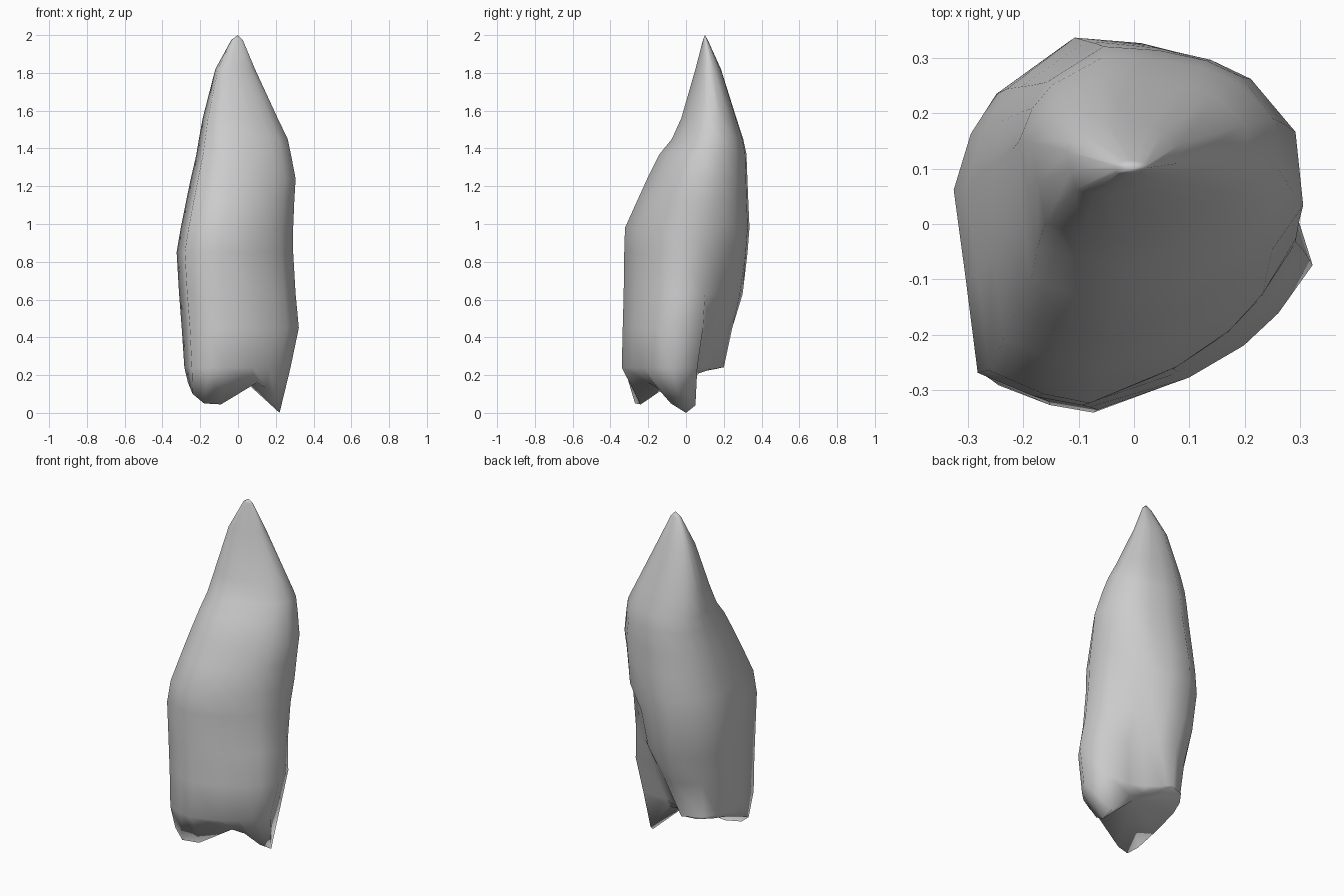
import bpy, bmesh

# Irregular 16-point outline, counter-clockwise, in a -1..1 box
OUTLINE = [(1, -.1), (.95, .4), (.66, .76), (.4, .89), (.06, .97), (-.34, 1),
           (-.75, .72), (-.9, .5), (-1, .19), (-.93, -.3), (-.86, -.82),
           (-.53, -.95), (-.25, -1), (.28, -.8), (.6, -.6), (.8, -.4)]

# Cross-section extents: z, x min, x max, y min, y max
SECTIONS = [(1.975, -.035, .025, .09, .115),
            (1.82, -.12, .09, .05, .185),
            (1.56, -.187, .21, -.025, .267),
            (1.45, -.207, .263, -.075, .303),
            (1.37, -.22, .28, -.14, .32),
            (1.24, -.25, .305, -.205, .325),
            (1.12, -.275, .298, -.26, .33),
            (.98, -.303, .292, -.323, .336),
            (.85, -.325, .292, -.327, .326),
            (.63, -.312, .305, -.33, .30),
            (.45, -.298, .322, -.335, .245),
            (.24, -.284, .278, -.34, .21)]

# Hollow behind the right root: points from 1 onward pulled inward, low down
DENTS = {.85: [(.268, .115), (.16, .215), (.1, .28)],
         .63: [(.26, .1), (.145, .18), (.08, .245), (.01, .285)],
         .45: [(.27, .09), (.135, .115), (.065, .155), (0, .21)],
         .24: [(.24, .06), (.09, .06), (0, .1), (-.07, .16), (-.11, .2)]}

# Scalloped bottom rim with a front-left root and a right root
RIM = [(.22, 0, 0), (.2, .05, .04), (.08, .045, .19), (0, .07, .21),
       (-.06, .13, .23), (-.11, .19, .24), (-.19, .17, .235), (-.24, .1, .225),
       (-.27, .01, .21), (-.265, -.12, .16), (-.24, -.25, .1), (-.18, -.27, .05),
       (-.09, -.24, .045), (.1, -.2, .16), (.15, -.15, .13), (.2, -.08, .05)]


def section(z, x0, x1, y0, y1):
    pts = [(x0 + (x1 - x0) * (u + 1) / 2, y0 + (y1 - y0) * (v + 1) / 2, z)
           for u, v in OUTLINE]
    for i, (x, y) in enumerate(DENTS.get(z, []), 1):
        pts[i] = (x, y, z)
    return pts


bm = bmesh.new()
rings = [[bm.verts.new(p) for p in section(*s)] for s in SECTIONS]
rings.append([bm.verts.new(p) for p in RIM])
n = len(OUTLINE)

# Skin between sections
for a, b in zip(rings, rings[1:]):
    for i in range(n):
        j = (i + 1) % n
        bm.faces.new((a[i], b[i], b[j], a[j]))

# Tip and hollow underside
for ring, apex in ((rings[0], (0, .1, 2)), (rings[-1], (0, -.01, .2))):
    top = bm.verts.new(apex)
    for i in range(n):
        bm.faces.new((ring[i], ring[(i + 1) % n], top))

bmesh.ops.recalc_face_normals(bm, faces=bm.faces)
for f in bm.faces:
    f.smooth = True
mesh = bpy.data.meshes.new("pointed_body")
bm.to_mesh(mesh)
bm.free()
body = bpy.data.objects.new("pointed_body", mesh)
bpy.context.collection.objects.link(body)
